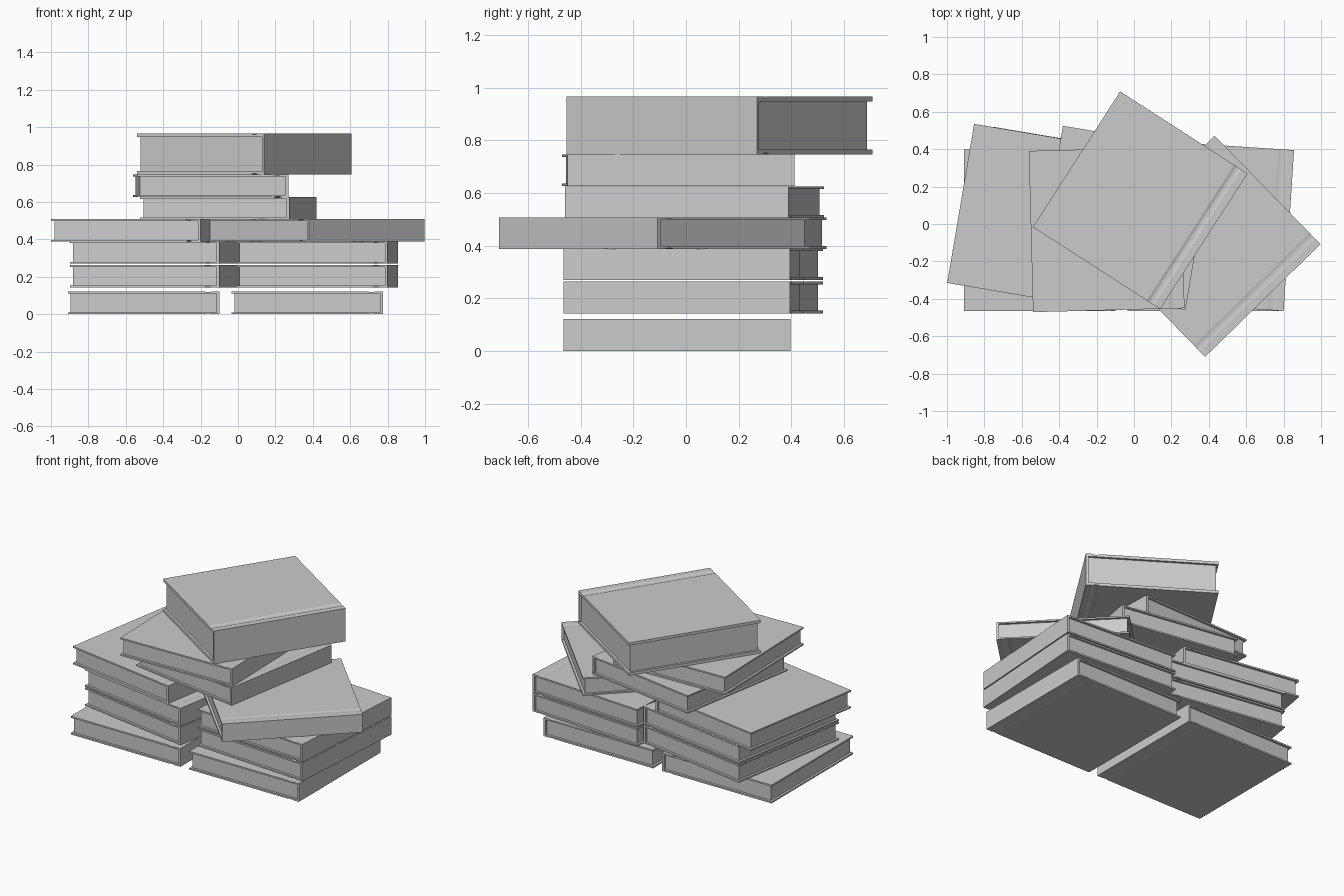
import bpy, bmesh, math

cube = bpy.data.objects.get("Cube")
if cube:
    bpy.data.objects.remove(cube)

grey = bpy.data.materials.new("plain grey")
grey.use_nodes = True
colour = (0.6, 0.6, 0.6, 1)
grey.diffuse_color = colour
grey.node_tree.nodes["Principled BSDF"].inputs["Base Color"].default_value = colour

WIDTH, HEIGHT, LIP = 0.81, 0.862, 0.015


def extrude_profile(bm, profile, y0, y1):
    """Extrude a closed x-z profile along y."""
    face = bm.faces.new([bm.verts.new((x, y0, z)) for x, z in profile])
    moved = bmesh.ops.extrude_face_region(bm, geom=[face])["geom"]
    verts = [v for v in moved if isinstance(v, bmesh.types.BMVert)]
    bmesh.ops.translate(bm, verts=verts, vec=(0, y1 - y0, 0))


def add_part(name, profile, y0, y1, place):
    bm = bmesh.new()
    extrude_profile(bm, profile, y0, y1)
    bmesh.ops.recalc_face_normals(bm, faces=bm.faces)
    mesh = bpy.data.meshes.new(name)
    bm.to_mesh(mesh)
    bm.free()
    mesh.materials.append(grey)
    obj = bpy.data.objects.new(name, mesh)
    bpy.context.collection.objects.link(obj)
    x, y, z, angle = place
    obj.location = (x, y, z)
    obj.rotation_euler.z = math.radians(angle)


def add_book(name, x, y, angle, z, thick=0.12):
    """Book whose front spine corner sits at x, y; pages face local -x."""
    place = (x, y, z, angle)
    board = thick * 0.085
    dip = board * 0.3
    # Upper cover outline, with a shallow hinge groove beside the spine
    hinge = [(-0.085, 0), (-0.07, dip), (-0.055, dip), (-0.04, 0)]
    upper = [(-WIDTH, thick)] + [(hx, thick - d) for hx, d in hinge] + [(0, thick)]
    lower = [(px, thick - pz) for px, pz in reversed(upper)]
    inside = [(-WIDTH, board), (-LIP, board),
              (-LIP, thick - board), (-WIDTH, thick - board)]
    add_part(name + "_cover", upper + lower + inside, 0, HEIGHT, place)
    # Page block, set back from the cover on three sides
    pages = [(-WIDTH + LIP, board), (-LIP, board),
             (-LIP, thick - board), (-WIDTH + LIP, thick - board)]
    add_part(name + "_pages", pages, LIP, HEIGHT - LIP, place)


# Left stack
add_book("left_bottom_book", -0.10, -0.465, 0, 0, 0.122)
add_book("left_second_book", -0.10, -0.465, -9.6, 0.143)
add_book("left_third_book", -0.10, -0.465, -9.6, 0.27)
add_book("left_fourth_book", -0.20, -0.45, -9.6, 0.388)

# Right stack
add_book("right_bottom_book", 0.775, -0.465, 0, 0, 0.122)
add_book("right_second_book", 0.80, -0.465, -3.7, 0.143)
add_book("right_third_book", 0.80, -0.465, -3.7, 0.27)
add_book("right_fourth_book", 0.38, -0.71, -45.7, 0.388)

# Books piled across both stacks
add_book("middle_lower_book", 0.275, -0.46, -9.6, 0.506)
add_book("middle_upper_book", 0.27, -0.45, 1.5, 0.627)
add_book("thick_top_book", 0.14, -0.455, -32.8, 0.747, 0.22)
